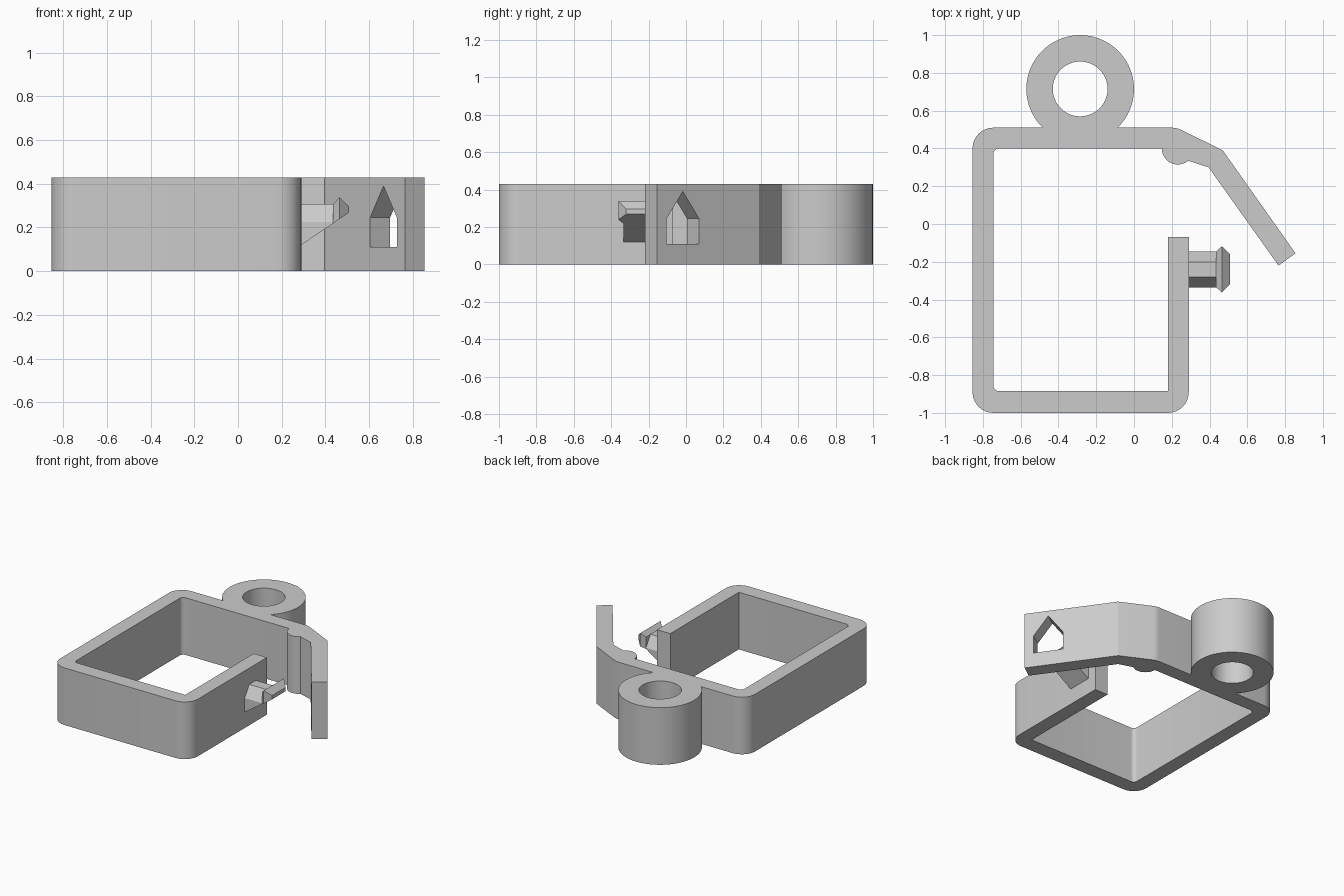
import bpy, bmesh, math
from mathutils import Matrix, Vector

if "Cube" in bpy.data.objects:
    bpy.data.objects.remove(bpy.data.objects["Cube"])

HEIGHT = 0.43
grey = bpy.data.materials.new("plain grey")
grey.diffuse_color = (0.6, 0.6, 0.6, 1)
grey.use_nodes = True
grey.node_tree.nodes["Principled BSDF"].inputs["Base Color"].default_value = grey.diffuse_color


def arc(cx, cy, r, a0, a1, n=8):
    """Points on an arc, angles in degrees."""
    angles = [math.radians(a0 + (a1 - a0) * i / n) for i in range(n + 1)]
    return [(cx + r * math.cos(a), cy + r * math.sin(a)) for a in angles]


def loft(name, sections):
    """Closed solid through a list of matching 3D sections."""
    bm = bmesh.new()
    rings = [[bm.verts.new(p) for p in s] for s in sections]
    bm.faces.new(rings[0])
    bm.faces.new(rings[-1])
    n = len(rings[0])
    for a, b in zip(rings, rings[1:]):
        for i in range(n):
            j = (i + 1) % n
            bm.faces.new((a[i], a[j], b[j], b[i]))
    bmesh.ops.recalc_face_normals(bm, faces=bm.faces)
    mesh = bpy.data.meshes.new(name)
    bm.to_mesh(mesh)
    bm.free()
    mesh.materials.append(grey)
    obj = bpy.data.objects.new(name, mesh)
    bpy.context.collection.objects.link(obj)
    return obj


def prism(name, outline, z0, z1):
    return loft(name, [[(x, y, z) for x, y in outline] for z in (z0, z1)])


def cut(target, cutter):
    cutter.hide_render = True
    mod = target.modifiers.new("cut", 'BOOLEAN')
    mod.operation = 'DIFFERENCE'
    mod.solver = 'EXACT'
    mod.object = cutter
    bpy.context.view_layer.objects.active = target
    bpy.ops.object.modifier_apply(modifier=mod.name)
    bpy.data.objects.remove(cutter)


# Clip frame: open rectangle, ring lug, hinge bump and bent arm in one outline
outline = [(0.29, -0.07)]
outline += arc(0.18, -0.89, 0.11, 0, -90)             # outer corners
outline += arc(-0.745, -0.89, 0.11, -90, -180)
outline += arc(-0.745, 0.40, 0.11, 180, 90)
outline += arc(-0.285, 0.715, 0.285, 226, -46, 56)    # ring lug
outline += arc(0.20, 0.40, 0.11, 90, 64, 4)           # start of the arm
outline += [(0.47, 0.39), (0.855, -0.155), (0.765, -0.22), (0.395, 0.30)]
outline += arc(0.232, 0.40, 0.085, -50, -180, 16)     # hinge bump
outline += arc(-0.715, 0.37, 0.03, 90, 180, 5)        # inner corners
outline += arc(-0.715, -0.855, 0.03, 180, 270, 5)
outline += [(0.18, -0.885), (0.18, -0.07)]
frame = prism("clip_frame", outline, 0, HEIGHT)

# Bore through the ring lug
cut(frame, prism("bore_cutter", arc(-0.285, 0.715, 0.145, 0, 354.375, 63),
                 -0.1, HEIGHT + 0.1))

# House-shaped catch hole through the arm
along = Vector((0.577, -0.817, 0))
normal = Vector((0.817, 0.577, 0))
centre = Vector((0.712, -0.049, 0))
house = [(-0.106, 0.11), (0.106, 0.11), (0.106, 0.245), (0, 0.39), (-0.106, 0.245)]
cut(frame, loft("catch_cutter", [
    [centre + along * u + normal * d + Vector((0, 0, z)) for u, z in house]
    for d in (-0.12, 0.12)]))

bpy.ops.object.select_all(action='DESELECT')
frame.select_set(True)
bpy.context.view_layer.objects.active = frame
bpy.ops.object.shade_smooth_by_angle(angle=math.radians(25))

# Snap peg: tapered stem and flared head
PEG_Y = -0.24


def underside(x):
    return 0.12 + max(0, x - 0.29) * 0.68


def stem_section(x):
    zb = underside(x)
    half = [(0.095, zb), (0.095, 0.226), (0.04, 0.307)]
    return ([(x, PEG_Y + y, z) for y, z in half] +
            [(x, PEG_Y - y, z) for y, z in reversed(half)])


def head_section(x, half_width, top):
    zb = underside(x)
    return [(x, PEG_Y - half_width, zb), (x, PEG_Y + half_width, zb),
            (x, PEG_Y + half_width, top), (x, PEG_Y - half_width, top)]


loft("peg_stem", [stem_section(x) for x in (0.25, 0.29, 0.44)])
loft("peg_head", [head_section(0.435, 0.095, 0.307),
                  head_section(0.465, 0.122, 0.338),
                  head_section(0.508, 0.08, 0.297)])
